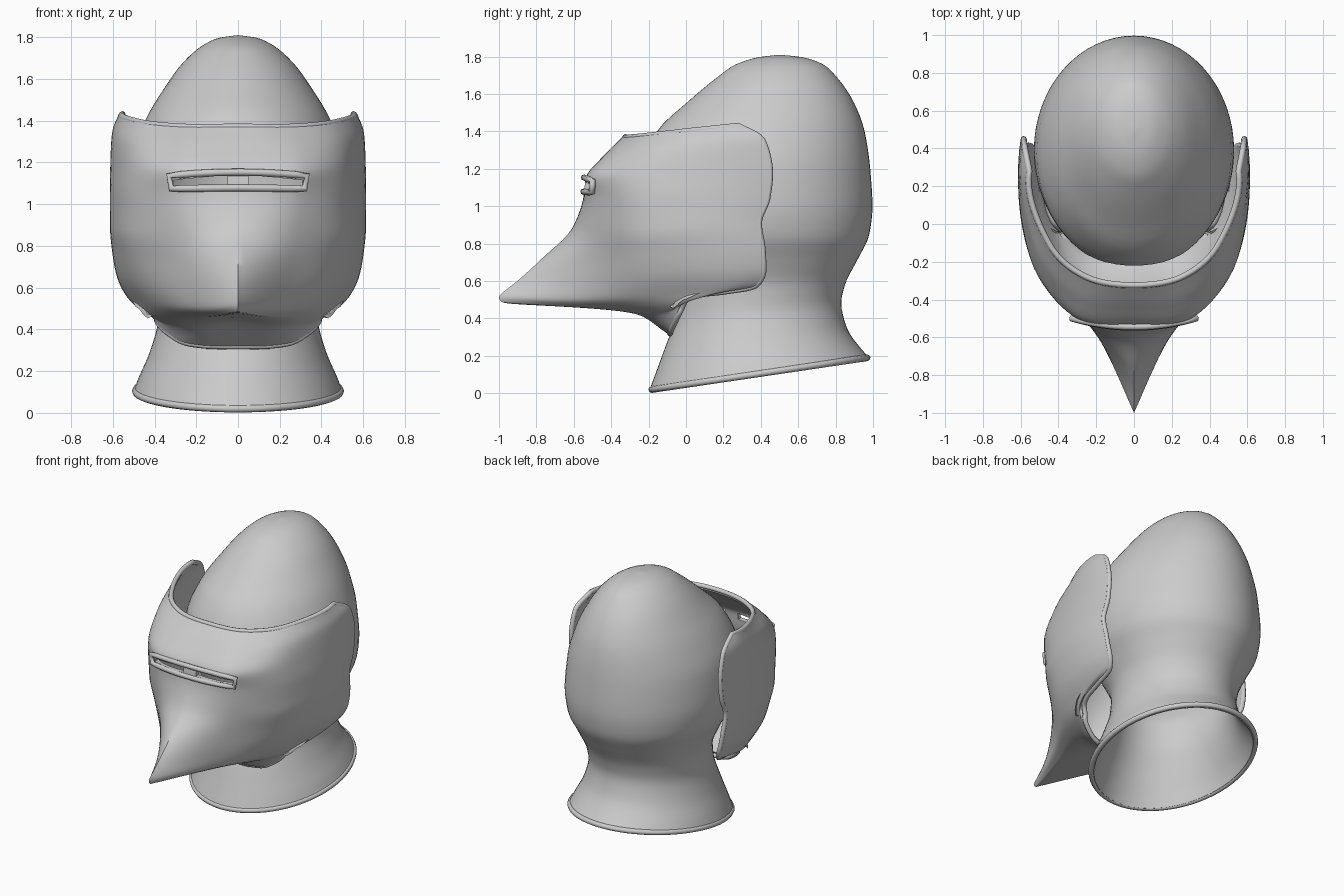
import bpy, math
from mathutils import Vector

if "Cube" in bpy.data.objects:
    bpy.data.objects.remove(bpy.data.objects["Cube"])


def smooth(rows, n):
    """Interpolate tuples without overshoot."""
    def slope(i, k):
        a = rows[i][k] - rows[i - 1][k] if i > 0 else None
        b = rows[i + 1][k] - rows[i][k] if i < len(rows) - 1 else None
        if a is None or b is None:
            return b if a is None else a
        return 0 if a * b <= 0 else 2 * a * b / (a + b)
    out = []
    for i in range(len(rows) - 1):
        for s in range(n):
            t = s / n
            h = (2*t**3 - 3*t*t + 1, t**3 - 2*t*t + t, 3*t*t - 2*t**3, t**3 - t*t)
            out.append([h[0]*rows[i][k] + h[1]*slope(i, k) + h[2]*rows[i+1][k] + h[3]*slope(i+1, k)
                        for k in range(len(rows[0]))])
    return out + [list(rows[-1])]


def catmull(p, counts):
    out = []
    for i, n in enumerate(counts):
        a, b, c, d = p[i:i + 4]
        for s in range(n):
            t = s / n
            out.append(0.5 * (2*b + (c - a)*t + (2*a - 5*b + 4*c - d)*t*t + (3*b - a - 3*c + d)*t**3))
    return out + [p[-2]]


def smooth_shade(ob):
    bpy.ops.object.select_all(action='DESELECT')
    ob.select_set(True)
    bpy.context.view_layer.objects.active = ob
    bpy.ops.object.shade_smooth_by_angle(angle=math.radians(40))


def shell(name, grid, closed, thick, cutters):
    """Skin rows listed from top to bottom, thicken inward, then cut openings."""
    m = len(grid[0])
    faces = []
    for i in range(len(grid) - 1):
        for j in range(m if closed else m - 1):
            k = (j + 1) % m
            faces.append((i*m + j, (i+1)*m + j, (i+1)*m + k, i*m + k))
    verts = [v for r in grid for v in r]
    if closed:                                   # single point at the apex
        verts = verts[m - 1:]
        faces = [tuple(dict.fromkeys(max(0, q - m + 1) for q in f)) for f in faces]
    me = bpy.data.meshes.new(name)
    me.from_pydata(verts, [], faces)
    ob = bpy.data.objects.new(name, me)
    bpy.context.collection.objects.link(ob)
    bpy.context.view_layer.objects.active = ob
    s = ob.modifiers.new("thickness", 'SOLIDIFY')
    s.thickness, s.offset = thick, -1
    bpy.ops.object.modifier_apply(modifier=s.name)
    for c in cutters:
        b = ob.modifiers.new("opening", 'BOOLEAN')
        b.object, b.operation, b.solver = c, 'DIFFERENCE', 'EXACT'
        bpy.context.view_layer.objects.active = ob
        bpy.ops.object.modifier_apply(modifier=b.name)
        bpy.data.objects.remove(c)
    smooth_shade(ob)
    return ob


def tube(name, pts, r):
    cu = bpy.data.curves.new(name, 'CURVE')
    cu.dimensions = '3D'
    cu.bevel_depth, cu.bevel_resolution = r, 2
    sp = cu.splines.new('POLY')
    sp.points.add(len(pts) - 1)
    for p, q in zip(sp.points, pts):
        p.co = (*q, 1)
    sp.use_cyclic_u = True
    ob = bpy.data.objects.new(name, cu)
    bpy.context.collection.objects.link(ob)


def prism(name, outline, y0, y1):
    """Cutter: an (x, z) outline extruded along y."""
    n = len(outline)
    v = [(x, y, z) for y in (y0, y1) for x, z in outline]
    f = [tuple(range(n)), tuple(range(2*n - 1, n - 1, -1))]
    f += [(i, i + n, (i + 1) % n + n, (i + 1) % n) for i in range(n)]
    if sum(outline[i][0]*outline[(i+1) % n][1] - outline[(i+1) % n][0]*outline[i][1] for i in range(n)) < 0:
        f = [q[::-1] for q in f]
    me = bpy.data.meshes.new(name)
    me.from_pydata(v, [], f)
    ob = bpy.data.objects.new(name, me)
    ob.hide_render = True
    bpy.context.collection.objects.link(ob)
    return ob


# Skull with flared neck: front z, front y, back z, back y, half width
skull = [
    (1.81, .50, 1.81, .50, 0), (1.797, .39, 1.797, .62, .09), (1.76, .27, 1.76, .73, .17),
    (1.68, .155, 1.68, .815, .262), (1.55, 0, 1.55, .90, .357), (1.4, -.155, 1.4, .955, .445),
    (1.2, -.24, 1.2, .985, .515), (1.0, -.22, 1.0, .997, .53), (.85, -.17, .85, .98, .51),
    (.7, -.09, .72, .92, .445), (.55, -.03, .58, .85, .39), (.42, -.05, .48, .83, .383),
    (.25, -.11, .35, .86, .42), (.1, -.165, .24, .935, .475), (.02, -.195, .19, .98, .50)]
rings = []
for zf, yf, zb, yb, w in smooth(skull, 4):
    ring = []
    for j in range(64):
        a = math.tau * j / 64
        t = (math.sin(a) + 1) / 2
        ring.append(Vector((w*math.cos(a), yf + (yb - yf)*t, zf + (zb - zf)*t)))
    rings.append(ring)
face = prism("face_cutter", [(.38*math.cos(math.tau*i/40), .98 + .3*math.sin(math.tau*i/40))
                             for i in range(40)], -1, .3)
shell("helmet_skull", rings, True, .03, [face])
tube("neck_rim", [p + Vector((-.02*p.x, -.02*(p.y - .39), 0)) for p in rings[-1]], .018)

# Visor rows: centre (y, z), front corner, cheek, rear edge (x, y, z each)
visor = [
    (-.34, 1.37, .27, -.29, 1.37, .47, -.1, 1.39, .57, .28, 1.43),
    (-.44, 1.27, .30, -.40, 1.27, .52, -.14, 1.29, .595, .41, 1.35),
    (-.535, 1.15, .32, -.49, 1.15, .54, -.17, 1.16, .60, .45, 1.18),
    (-.55, 1.04, .31, -.48, 1.04, .55, -.18, 1.03, .60, .435, 1.04),
    (-.61, .88, .29, -.49, .88, .55, -.18, .88, .60, .39, .91),
    (-.76, .73, .27, -.50, .73, .53, -.16, .75, .59, .41, .77),
    (-.89, .61, .23, -.54, .60, .50, -.14, .63, .57, .415, .66),
    (-1.0, .515, .19, -.58, .50, .45, -.12, .53, .53, .37, .575),
    (-.98, .485, .17, -.53, .465, .42, -.1, .48, .50, .22, .545),
    (-.6, .46, .18, -.42, .45, .39, -.09, .45, .46, .05, .525),
    (-.29, .44, .19, -.25, .42, .34, -.11, .42, .43, -.01, .50),
    (-.1, .32, .18, -.1, .325, .30, -.085, .355, .40, -.035, .455)]
sheet = []
for r in smooth(visor, 5):
    c, a, b, d = Vector((0, r[0], r[1])), Vector(r[2:5]), Vector(r[5:8]), Vector(r[8:11])
    k = min(1, max(0, (-r[0] - .55) / .4))       # the beak grows sharper toward its tip
    start = Vector((-a.x, a.y, a.z)).lerp(2*c - a, k)
    end = 2*d - b
    end.x = b.x - .35*(d.y - b.y)
    half = catmull([start, c, a, b, d, end], (10, 8, 10))
    sheet.append([Vector((-p.x, p.y, p.z)) for p in half[:0:-1]] + half)

# Eye slits
slits = [prism("slit_cutter", [(s*.05, 1.095), (s*.31, 1.085), (s*.31, 1.115), (s*.05, 1.14)], -.75, -.25)
         for s in (-1, 1)]
shell("visor", sheet, False, .03, slits)

# Rounded border along the visor's edge
loop = sheet[0] + [r[-1] for r in sheet[1:]] + sheet[-1][-2::-1] + [r[0] for r in sheet[-2:0:-1]]
tube("visor_rim", [p + Vector((-p.x, .35 - p.y, 0)).normalized()*.016 if abs(p.x) < .5
                   else p + Vector((-.016 if p.x > 0 else .016, 0, 0)) for p in loop], .016)

# Raised frame around the eye slits
n = 12
xs = [-.33 + .66*i/n for i in range(n + 1)]
top = [Vector((x, -.545 + .42*x*x, 1.153 - .08*x*x*2)) for x in xs]
bottom = [Vector((x*.97, -.548 + .42*x*x, 1.078 - .01*abs(x))) for x in reversed(xs)]
tube("eye_slit_frame", top + bottom, .017)
